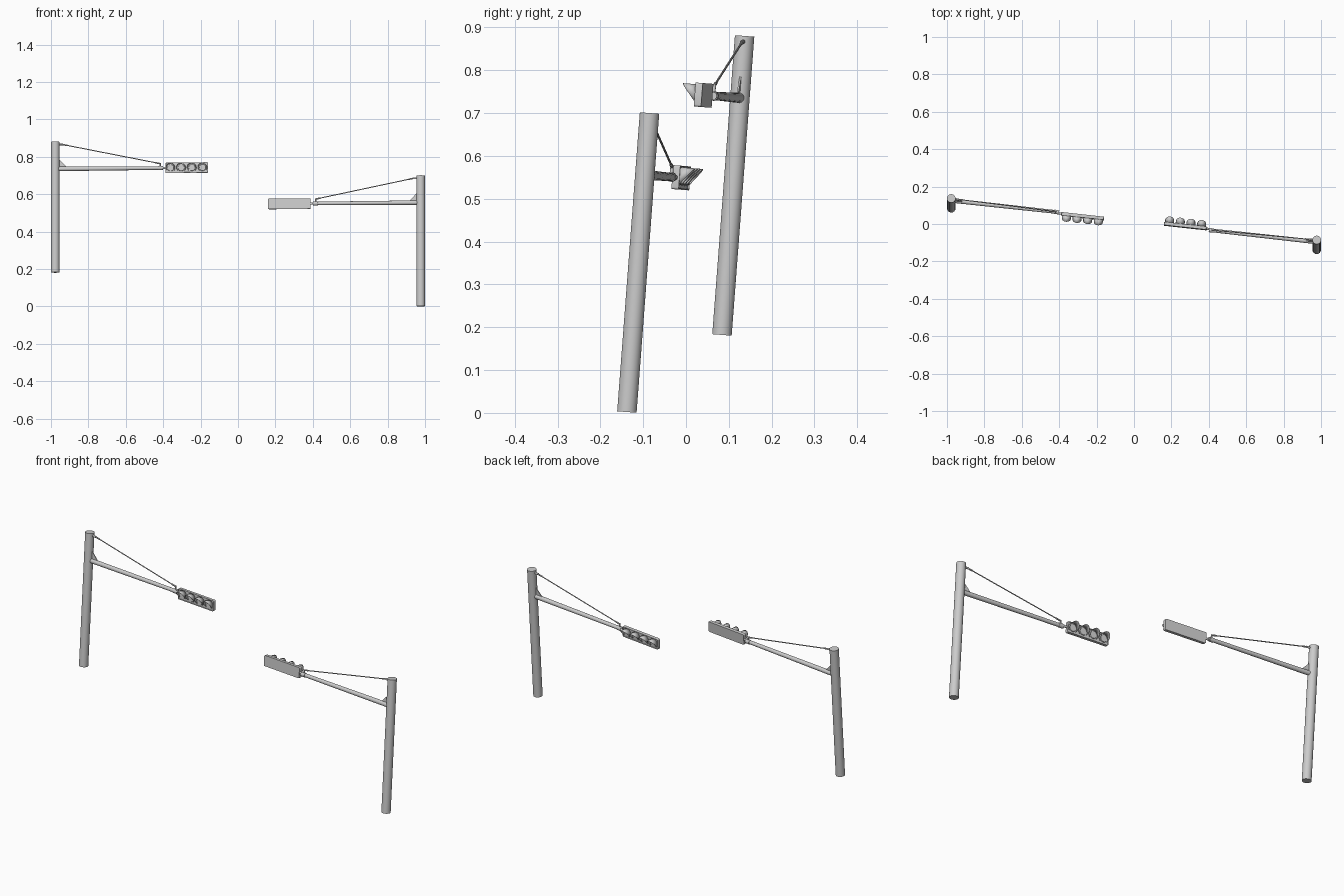
import bpy, bmesh, math
from mathutils import Matrix, Vector

if "Cube" in bpy.data.objects:
    bpy.data.objects.remove(bpy.data.objects["Cube"])


def finish(name, bm, M, smooth=True):
    bmesh.ops.recalc_face_normals(bm, faces=bm.faces)
    me = bpy.data.meshes.new(name)
    bm.to_mesh(me)
    bm.free()
    ob = bpy.data.objects.new(name, me)
    bpy.context.collection.objects.link(ob)
    ob.matrix_world = M
    if smooth:
        bpy.ops.object.select_all(action='DESELECT')
        ob.select_set(True)
        bpy.context.view_layer.objects.active = ob
        bpy.ops.object.shade_smooth_by_angle(angle=math.radians(35))
    return ob


def rod(bm, a, b, r1, r2=None, n=16):
    a, b = Vector(a), Vector(b)
    d = b - a
    m = Matrix.Translation((a + b) / 2) @ d.to_track_quat('Z', 'Y').to_matrix().to_4x4()
    bmesh.ops.create_cone(bm, cap_ends=True, segments=n, radius1=r1,
                          radius2=r1 if r2 is None else r2, depth=d.length, matrix=m)


def rod_object(name, M, *rods):
    bm = bmesh.new()
    for r in rods:
        rod(bm, *r)
    return finish(name, bm, M)


H, ARM = 0.70, 0.555            # pole length, arm height
BOX0, BOX1 = 0.594, 0.822       # signal box extent along the arm
FRONT = -0.016


def signal(side, M):
    # pole and arm
    rod_object(side + "_pole", M, ((0, 0, 0), (0, 0, H), 0.0228, 0.0228, 32))
    rod_object(side + "_arm", M,
               ((0.01, 0, ARM), (0.58, 0, ARM), 0.012, 0.0095, 20),
               ((0.57, -0.006, ARM), (0.60, -0.006, ARM), 0.006))

    # triangular gusset above the arm
    bm = bmesh.new()
    pts = [(0.018, 0.008), (0.062, 0.008), (0.022, 0.05), (0.018, 0.05)]
    f = bm.faces.new([bm.verts.new((x, -0.002, ARM + z)) for x, z in pts])
    ext = bmesh.ops.extrude_face_region(bm, geom=[f])["geom"]
    bmesh.ops.translate(bm, vec=(0, 0.004, 0),
                        verts=[v for v in ext if isinstance(v, bmesh.types.BMVert)])
    finish(side + "_gusset", bm, M, False)

    # stay cable with end sleeves, anchored to pole and arm
    a, b = Vector((0.038, 0, H - 0.014)), Vector((0.564, 0, ARM + 0.024))
    rod_object(side + "_stay_cable", M, (a, b, 0.0026, 0.0026, 10),
               (a, a.lerp(b, 0.05), 0.004, 0.004, 10),
               (b.lerp(a, 0.05), b, 0.004, 0.004, 10))
    rod_object(side + "_cable_anchors", M,
               ((0.015, 0, H - 0.014), (0.042, 0, H - 0.014), 0.005, 0.005, 12),
               ((0.564, 0, ARM + 0.005), (0.564, 0, ARM + 0.027), 0.004, 0.004, 12),
               ((0.553, 0, ARM), (0.575, 0, ARM), 0.0115))

    # signal box with rounded corners and a shallow recessed front
    bm = bmesh.new()
    cx = (BOX0 + BOX1) / 2
    m = Matrix.Translation((cx, (FRONT + 0.001) / 2, ARM)) @ Matrix.Diagonal(
        (BOX1 - BOX0, 0.001 - FRONT, 0.056, 1))
    bmesh.ops.create_cube(bm, size=1, matrix=m)
    edges = [e for e in bm.edges if abs(e.verts[0].co.y - e.verts[1].co.y) > 0.01]
    bmesh.ops.bevel(bm, geom=edges, offset=0.005, segments=3, profile=0.5, affect='EDGES')
    bm.normal_update()
    face = min(bm.faces, key=lambda f: f.calc_center_median().y)
    bmesh.ops.inset_individual(bm, faces=[face], thickness=0.003)
    bmesh.ops.inset_individual(bm, faces=[face], thickness=0.0005, depth=-0.003)
    finish(side + "_signal_box", bm, M)

    for i in range(4):
        x = cx + (i - 1.5) * 0.0573
        # lens
        bm = bmesh.new()
        rod(bm, (x, FRONT + 0.006, ARM), (x, FRONT - 0.001, ARM), 0.0195, 0.017, 24)
        finish(f"{side}_lens_{i + 1}", bm, M)
        # hood, longest at the top and cut back towards the bottom
        bm = bmesh.new()
        rows = []
        for k in range(25):
            t = math.radians(-40 + 260 * k / 24)
            reach = 0.032 * (math.sin(t) + 0.68) / 1.68
            px, pz = x + 0.0235 * math.cos(t), ARM + 0.0235 * math.sin(t)
            rows.append([bm.verts.new((px, FRONT + 0.003, pz)),
                         bm.verts.new((px, FRONT - reach, pz))])
        for p, q in zip(rows, rows[1:]):
            bm.faces.new((p[0], p[1], q[1], q[0]))
        hood = finish(f"{side}_hood_{i + 1}", bm, M)
        s = hood.modifiers.new("thickness", 'SOLIDIFY')
        s.thickness, s.offset = 0.0015, 0


# the two signals face each other, standing on a slightly tilted slope
up = Vector((0, 0.0757, 1)).normalized()
along = Vector((1, -0.11, 0.11 * 0.0757)).normalized()
for side, sgn, base in (("left", 1, (-0.977, 0.084, 0.182)),
                        ("right", -1, (0.977, -0.138, 0.002))):
    ax = along * sgn
    R = Matrix((ax, up.cross(ax), up)).transposed().to_4x4()
    signal(side, Matrix.Translation(base) @ R)
